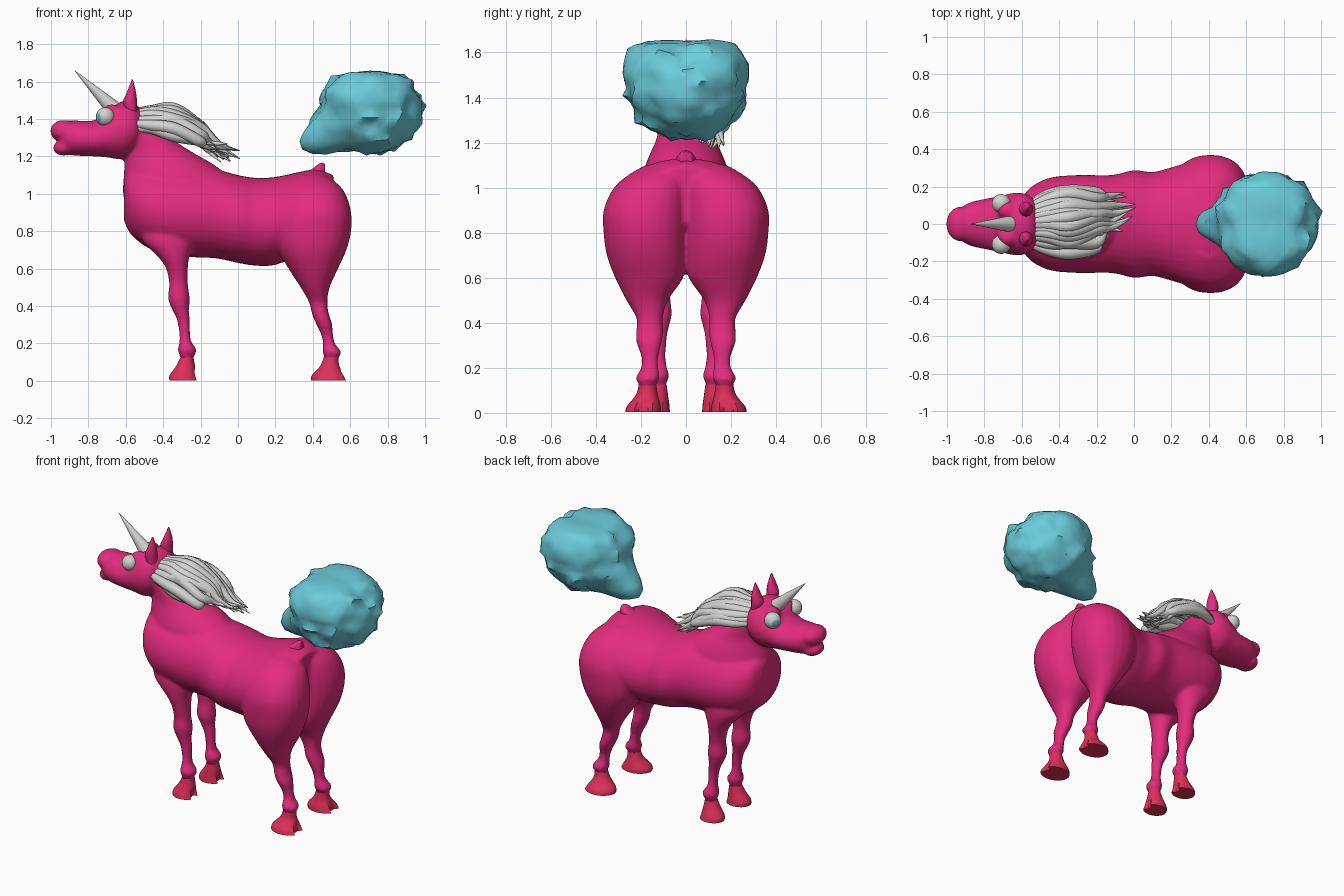
import bpy, bmesh, math, random
from mathutils import Vector, noise

random.seed(4)
if "Cube" in bpy.data.objects:
    bpy.data.objects.remove(bpy.data.objects["Cube"])


def material(name, r, g, b):
    m = bpy.data.materials.new(name)
    m.use_nodes = True
    m.diffuse_color = (r, g, b, 1)
    bsdf = next(n for n in m.node_tree.nodes if n.type == 'BSDF_PRINCIPLED')
    bsdf.inputs["Base Color"].default_value = (r, g, b, 1)
    return m


pink = material("pink coat", 0.76, 0.025, 0.2)
red = material("red hoof", 0.74, 0.028, 0.1)
white = material("off white", 0.65, 0.65, 0.64)
teal = material("teal tail", 0.15, 0.61, 0.72)
blue = material("blue iris", 0.16, 0.47, 0.6)


def finish(name, bm, *mats, angle=60):
    bmesh.ops.recalc_face_normals(bm, faces=bm.faces)
    me = bpy.data.meshes.new(name)
    bm.to_mesh(me)
    bm.free()
    ob = bpy.data.objects.new(name, me)
    bpy.context.collection.objects.link(ob)
    for m in mats:
        me.materials.append(m)
    bpy.ops.object.select_all(action='DESELECT')
    bpy.context.view_layer.objects.active = ob
    ob.select_set(True)
    bpy.ops.object.shade_smooth_by_angle(angle=math.radians(angle))
    return ob


def spline(rows, steps=4):
    """Catmull-Rom interpolation through rows of numbers."""
    out = []
    for i in range(len(rows) - 1):
        p = [rows[max(0, min(len(rows) - 1, i + k))] for k in (-1, 0, 1, 2)]
        for s in range(steps):
            t = s / steps
            out.append([b + t * (c - a) / 2 + t * t * (a - 2.5 * b + 2 * c - d / 2)
                        + t ** 3 * (1.5 * b - a / 2 - 1.5 * c + d / 2)
                        for a, b, c, d in zip(*p)])
    return out + [rows[-1]]


def loft(bm, rows, axis, side=1, n=24, cleft=0, power=1):
    """Rounded rings: position, range across (x or z), range in y."""
    rings = []
    for t, a0, a1, b0, b1 in spline(rows):
        ring = []
        for k in range(n):
            q = 2 * math.pi * k / n
            c, s = [math.copysign(abs(w) ** power, w) for w in (math.cos(q), math.sin(q))]
            a = (a0 + a1) / 2 + (a1 - a0) / 2 * c
            b = (b0 + b1) / 2 + (b1 - b0) / 2 * s
            if cleft and t < 0.07 and c > 0.95:
                a -= cleft * (1 - t / 0.07)
            ring.append(bm.verts.new((a, side * b, t) if axis == 'z' else (t, side * b, a)))
        rings.append(ring)
    for r, s in zip(rings, rings[1:]):
        for k in range(n):
            bm.faces.new((r[k], r[(k + 1) % n], s[(k + 1) % n], s[k]))
    bm.faces.new(rings[0])
    bm.faces.new(rings[-1])


def ball(bm, centre, radii):
    geo = bmesh.ops.create_uvsphere(bm, u_segments=24, v_segments=16, radius=1)
    for v in geo["verts"]:
        v.co = Vector(centre) + Vector([c * r for c, r in zip(v.co, radii)])


# Coat: torso, neck, head and legs fused into one smooth skin
bm = bmesh.new()
torso = [(-.61, .86, 1.1, -.09, .09), (-.57, .78, 1.13, -.18, .18), (-.46, .7, 1.14, -.245, .245),
         (-.3, .665, 1.14, -.262, .262), (-.12, .655, 1.13, -.262, .262), (0, .63, 1.1, -.288, .288),
         (.1, .615, 1.085, -.278, .278), (.2, .62, 1.09, -.303, .303), (.32, .67, 1.115, -.335, .335),
         (.42, .74, 1.13, -.31, .31), (.51, .85, 1.1, -.17, .17)]
neck = [(.9, -.58, -.25, -.14, .14), (1.0, -.615, -.1, -.185, .185), (1.08, -.612, -.05, -.185, .185),
        (1.15, -.608, -.12, -.16, .16), (1.22, -.605, -.24, -.13, .13), (1.3, -.61, -.36, -.12, .12),
        (1.38, -.62, -.43, -.11, .11), (1.43, -.6, -.48, -.07, .07)]
head = [(-.95, 1.22, 1.385, -.07, .07), (-.88, 1.205, 1.392, -.115, .115),
        (-.77, 1.2, 1.392, -.14, .14), (-.7, 1.195, 1.44, -.155, .155),
        (-.62, 1.185, 1.495, -.168, .168), (-.55, 1.22, 1.485, -.148, .148),
        (-.5, 1.28, 1.42, -.08, .08)]
for part, axis in ((torso, 'x'), (neck, 'z'), (head, 'x')):
    loft(bm, part, axis, n=36)
ball(bm, (-.932, 0, 1.335), (.072, .093, .06))
ball(bm, (-.932, 0, 1.245), (.058, .08, .041))
hind_leg = [(1.1, .33, .46, .04, .18), (1.06, .28, .525, 0, .25), (1.0, .25, .575, -.006, .32),
            (.9, .22, .605, -.006, .366), (.8, .2, .605, -.006, .366), (.7, .215, .58, -.004, .352),
            (.6, .27, .535, .012, .315), (.5, .335, .49, .08, .265), (.42, .38, .478, .103, .22),
            (.36, .395, .485, .1, .222), (.31, .415, .502, .108, .22), (.25, .443, .508, .122, .198),
            (.2, .455, .518, .122, .2), (.155, .452, .552, .117, .223), (.12, .462, .538, .136, .207),
            (.08, .465, .53, .138, .203)]
fore_leg = [(.92, -.46, -.3, .06, .15), (.84, -.51, -.24, .035, .2), (.75, -.51, -.23, .03, .22),
            (.66, -.425, -.26, .045, .21), (.6, -.385, -.268, .06, .195),
            (.52, -.368, -.268, .07, .18), (.44, -.374, -.258, .062, .182),
            (.38, -.352, -.262, .076, .17), (.33, -.328, -.258, .085, .16),
            (.26, -.315, -.256, .09, .155), (.21, -.313, -.25, .086, .164),
            (.165, -.322, -.22, .074, .182), (.12, -.308, -.24, .09, .164),
            (.08, -.305, -.242, .092, .163)]
for side in (1, -1):
    loft(bm, hind_leg, 'z', side, power=.9)
    loft(bm, fore_leg, 'z', side)
    ball(bm, (-.675, side * .072, 1.425), (.055, .05, .055))
coat = finish("coat", bm, pink)
fuse = coat.modifiers.new("fuse", 'REMESH')
fuse.mode = 'VOXEL'
fuse.voxel_size = 0.01
fuse.use_smooth_shade = True
relax = coat.modifiers.new("relax", 'SMOOTH')
relax.factor = 0.5
relax.iterations = 10

# Hooves, flared with a cleft at the heel
hind_hoof = [(.125, .458, .538, .132, .21), (.08, .44, .542, .125, .222),
             (.03, .395, .575, .112, .262), (.003, .39, .59, .11, .27)]
fore_hoof = [(.125, -.308, -.238, .086, .168), (.08, -.33, -.23, .08, .18),
             (.03, -.365, -.22, .073, .2), (.003, -.367, -.21, .072, .205)]
for side, word in ((1, "left"), (-1, "right")):
    for rows, place in ((hind_hoof, "hind"), (fore_hoof, "fore")):
        bm = bmesh.new()
        loft(bm, rows, 'z', side, cleft=.035)
        finish(f"{word}_{place}_hoof", bm, red, angle=45)

    # Ear
    bm = bmesh.new()
    loft(bm, [(1.44, -.6, -.54, .045, .115), (1.49, -.615, -.54, .04, .12),
              (1.54, -.595, -.545, .05, .115), (1.61, -.568, -.562, .08, .088)], 'z', side, n=12)
    finish(f"{word}_ear", bm, pink)

    # Eye with iris faces chosen by direction
    bm = bmesh.new()
    centre = Vector((-.71, side * .11, 1.412))
    gaze = Vector((-.84, side * .52, -.12)).normalized()
    geo = bmesh.ops.create_icosphere(bm, subdivisions=4, radius=.05)
    bmesh.ops.translate(bm, vec=centre, verts=geo["verts"])
    for f in bm.faces:
        f.material_index = int((f.calc_center_median() - centre).normalized().dot(gaze) > .86)
    finish(f"{word}_eye", bm, white, blue)

# Horn
bm = bmesh.new()
bmesh.ops.create_cone(bm, segments=24, radius1=.046, radius2=.001, depth=1, cap_ends=True)
base, tip = Vector((-.655, 0, 1.445)), Vector((-.872, 0, 1.658))
turn = (tip - base).to_track_quat('Z', 'Y')
for v in bm.verts:
    z = (v.co.z + .5) * (tip - base).length
    v.co = base + turn @ Vector((v.co.x, v.co.y, z))
finish("horn", bm, white)

# Tail stub on the croup
bm = bmesh.new()
loft(bm, [(.32, 1.05, 1.1, -.06, .06), (.39, 1.06, 1.13, -.06, .06),
          (.44, 1.08, 1.165, -.04, .04), (.465, 1.08, 1.16, -.025, .025)], 'x')
finish("tail_stub", bm, pink)

# Mane: wavy tapered locks in two layers sweeping back and towards the left
curve = bpy.data.curves.new("mane", 'CURVE')
curve.dimensions = '3D'
curve.bevel_depth = 1
curve.bevel_resolution = 2
curve.use_fill_caps = True
curve.materials.append(white)
count = 12
for layer in range(2):
    for i in range(count):
        u = 2 * i / (count - 1) - 1
        j = [random.uniform(-1, 1) for _ in range(6)]
        drop = .025 * layer
        length = .5 - .05 * u * u + .03 * j[0] - .04 * layer + .03 * u
        path = [(-.57, .1 * u, 1.435 - .06 * u * u - drop, .018),
                (-.46, .14 * u + .01 + .01 * j[4], 1.447 - .08 * u * u - drop + .008 * j[5], .03),
                (-.34, .16 * u + .02 + .02 * j[1], 1.44 - .09 * u * u - drop + .015 * j[2], .034),
                (-.2, .135 * u + .025 + .03 * j[3], 1.355 - .06 * u * u - drop + .02 * j[4], .029),
                (-.56 + length * .88, .11 * u + .045 + .025 * j[1], 1.265 - .02 * u + .015 * j[5], .019),
                (-.56 + length * 1.08, .1 * u + .06 + .03 * j[3], 1.22 - .045 * u + .02 * j[2], .002)]
        pts = spline(path, 5)
        s = curve.splines.new('POLY')
        s.points.add(len(pts) - 1)
        for p, (x, y, z, r) in zip(s.points, pts):
            p.co = (x, y, z, 1)
            p.radius = max(r, .001)
        s.use_smooth = True
bpy.context.collection.objects.link(bpy.data.objects.new("mane", curve))

# Tail puff: craggy ball, flattened on top, drawn out to a point towards the rump
bm = bmesh.new()
bmesh.ops.create_icosphere(bm, subdivisions=4, radius=1)
root = Vector((-.84, 0, -.54)).normalized()
for v in bm.verts:
    d = v.co.normalized()
    square = 1 + .4 * abs(d.y) * max(0, d.z)
    rough = .08 * noise.noise(d * 2.5) + .05 * noise.noise(d * 5)
    spike = .22 * max(0, noise.noise(d * 4 + Vector((5, 2, 7))) - .2)
    pull = .64 * max(0, d.dot(root)) ** 17
    scale = square * (.985 + rough + spike) + pull
    z = 1.44 + d.z * .23 * scale
    top = 1.635
    v.co = (.71 + d.x * .275 * scale, d.y * .265 * scale, min(z, top + .4 * (z - top)))
finish("tail_puff", bm, teal, angle=45)
